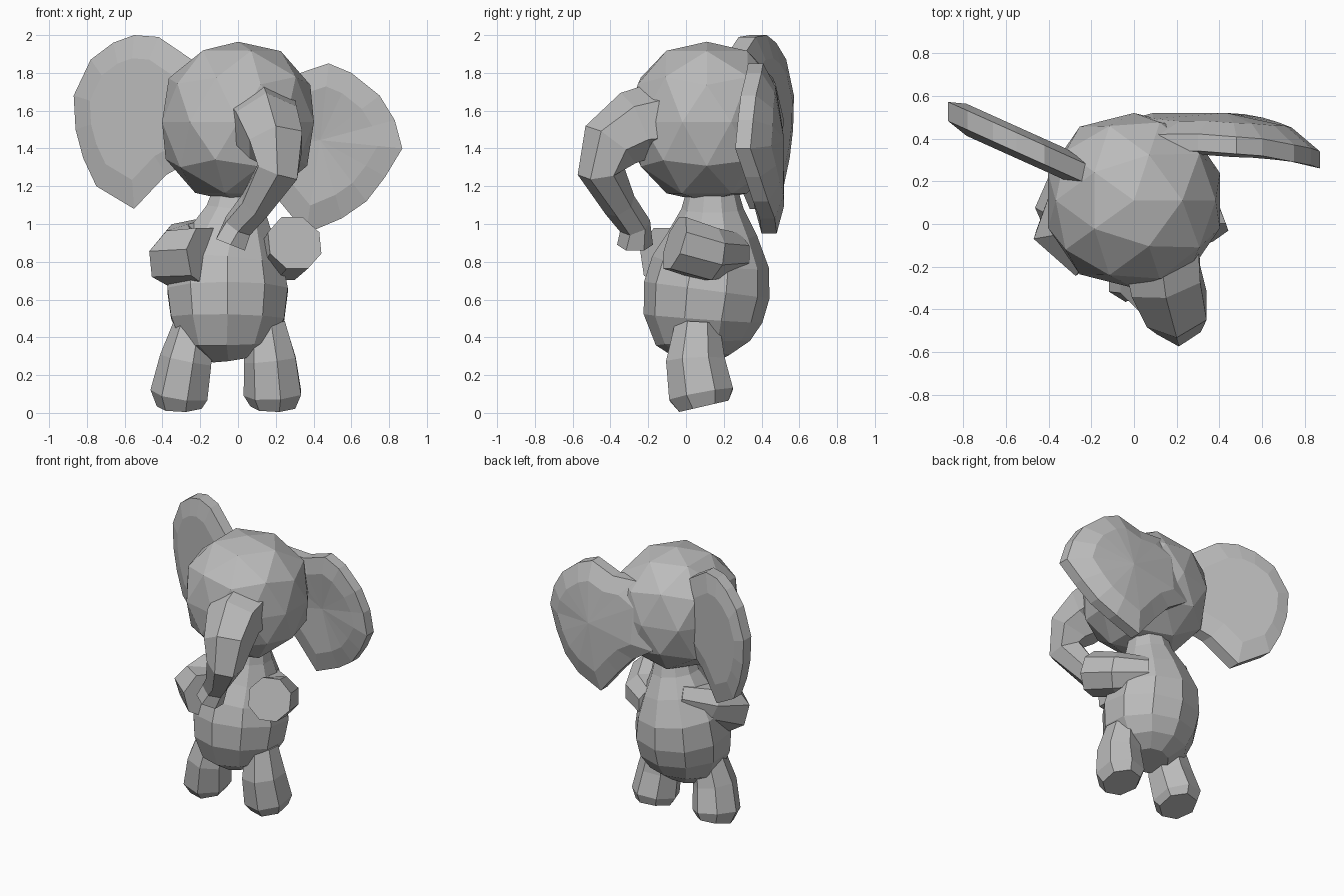
import bpy, bmesh, math
from mathutils import Vector

if "Cube" in bpy.data.objects:
    bpy.data.objects.remove(bpy.data.objects["Cube"], do_unlink=True)

grey = bpy.data.materials.new("warm_grey")
grey.use_nodes = True
grey.diffuse_color = (0.5, 0.5, 0.5, 1)
grey.node_tree.nodes["Principled BSDF"].inputs["Base Color"].default_value = (0.5, 0.5, 0.5, 1)


def finish(bm, name):
    bmesh.ops.recalc_face_normals(bm, faces=bm.faces)
    mesh = bpy.data.meshes.new(name)
    bm.to_mesh(mesh)
    bm.free()
    mesh.materials.append(grey)
    obj = bpy.data.objects.new(name, mesh)
    bpy.context.collection.objects.link(obj)


def ball(name, centre, radii, power):
    """Faceted ellipsoid; a power above 2 makes it boxier."""
    bm = bmesh.new()
    bmesh.ops.create_icosphere(bm, subdivisions=2, radius=1)
    for v in bm.verts:
        v.co /= sum(abs(c) ** power for c in v.co) ** (1 / power)
        v.co = Vector(centre) + Vector(a * b for a, b in zip(v.co, radii))
    finish(bm, name)


def bridge(bm, a, b):
    n = len(a)
    for i in range(n):
        bm.faces.new((a[i], a[(i + 1) % n], b[(i + 1) % n], b[i]))


def limb(name, path, ref, sides=7, squash=1.0):
    """Faceted tube through (x, y, z, radius) stations."""
    bm = bmesh.new()
    pts = [Vector(p[:3]) for p in path]
    rings = []
    for i, p in enumerate(pts):
        t = (pts[min(i + 1, len(pts) - 1)] - pts[max(i - 1, 0)]).normalized()
        u = (Vector(ref) - t * t.dot(Vector(ref))).normalized()
        w = t.cross(u) * squash
        r = path[i][3]
        rings.append([bm.verts.new(p + r * (math.cos(a) * u + math.sin(a) * w))
                      for a in (2 * math.pi * (k + 0.5) / sides for k in range(sides))])
    for a, b in zip(rings, rings[1:]):
        bridge(bm, a, b)
    bm.faces.new(rings[0])
    bm.faces.new(rings[-1])
    finish(bm, name)


def ear(name, outline, depth, rim, bulge):
    """Thick leaf: rim ring, raised inner ring and centre on both sides."""
    bm = bmesh.new()
    n = len(outline)
    cx = sum(p[0] for p in outline) / n
    cz = sum(p[1] for p in outline) / n

    def ring(scale, off):
        out = []
        for x, z in outline:
            px, pz = cx + (x - cx) * scale, cz + (z - cz) * scale
            out.append(bm.verts.new((px, depth(px, pz) + off, pz)))
        return out

    edges = []
    for s in (-1, 1):
        outer, inner = ring(1, s * rim), ring(0.7, s * bulge)
        bridge(bm, outer, inner)
        mid = bm.verts.new((cx, depth(cx, cz) + s * bulge, cz))
        for i in range(n):
            bm.faces.new((inner[i], inner[(i + 1) % n], mid))
        edges.append(outer)
    bridge(bm, *edges)
    finish(bm, name)


# Head, and a pear-shaped body narrowing to the neck
ball("head", (0, 0.11, 1.54), (0.415, 0.41, 0.425), 2.3)
limb("body",
     [(-0.05, 0.1, 0.29, 0.13), (-0.06, 0.09, 0.37, 0.25), (-0.055, 0.09, 0.5, 0.315),
      (-0.055, 0.11, 0.65, 0.335), (-0.055, 0.13, 0.8, 0.31), (-0.03, 0.14, 0.95, 0.235),
      (-0.01, 0.14, 1.08, 0.165), (0, 0.14, 1.2, 0.13)], (1, 0, 0), 10)

# Ears
ear("left_ear",
    [(-0.06, 1.72), (0.12, 1.8), (0.3, 1.79), (0.48, 1.85), (0.6, 1.8), (0.75, 1.68), (0.83, 1.55),
     (0.87, 1.4), (0.78, 1.25), (0.68, 1.12), (0.55, 1.03), (0.36, 0.95), (0.22, 1.12),
     (0.1, 1.25), (-0.06, 1.35)],
    lambda x, z: 0.44 - 0.72 * max(0, x - 0.43) ** 2 - 0.2 * max(0, z - 1.5), 0.04, 0.08)
ear("right_ear",
    [(-0.2, 1.84), (-0.42, 1.99), (-0.55, 2.0), (-0.66, 1.96), (-0.78, 1.87), (-0.87, 1.68),
     (-0.86, 1.5), (-0.82, 1.35), (-0.75, 1.2), (-0.55, 1.08), (-0.38, 1.26), (-0.2, 1.36)],
    lambda x, z: 0.27 + 0.45 * (-x - 0.3), 0.045, 0.075)

# Trunk, curling down and across
limb("trunk",
     [(0.12, -0.08, 1.56, 0.21), (0.15, -0.27, 1.52, 0.19), (0.2, -0.4, 1.42, 0.165),
      (0.21, -0.45, 1.28, 0.125), (0.09, -0.35, 1.1, 0.09), (0.0, -0.27, 0.99, 0.085),
      (-0.04, -0.27, 0.89, 0.095)], (1, 0, 0), 6)

# Arms
limb("left_arm", [(0.08, 0.25, 0.84, 0.12), (0.24, 0.12, 0.84, 0.15), (0.3, -0.06, 0.9, 0.155)],
     (0, 0, 1), 8)
limb("right_arm", [(-0.12, 0.25, 0.95, 0.1), (-0.28, 0.1, 0.89, 0.13), (-0.33, 0.01, 0.82, 0.165),
                   (-0.17, -0.12, 0.83, 0.165)], (0, 0, 1))

# Legs, with rounded soles tilted up at the heel
for name, top, knee, foot in (("left_leg", 0.15, 0.175, 0.19), ("right_leg", -0.23, -0.27, -0.305)):
    limb(name, [(top, 0.06, 0.47, 0.11), (knee, 0.05, 0.28, 0.145), (foot, 0.08, 0.1, 0.16),
                (foot, 0.095, 0.035, 0.125)], (1, 0, 0), 7, 1.1)
